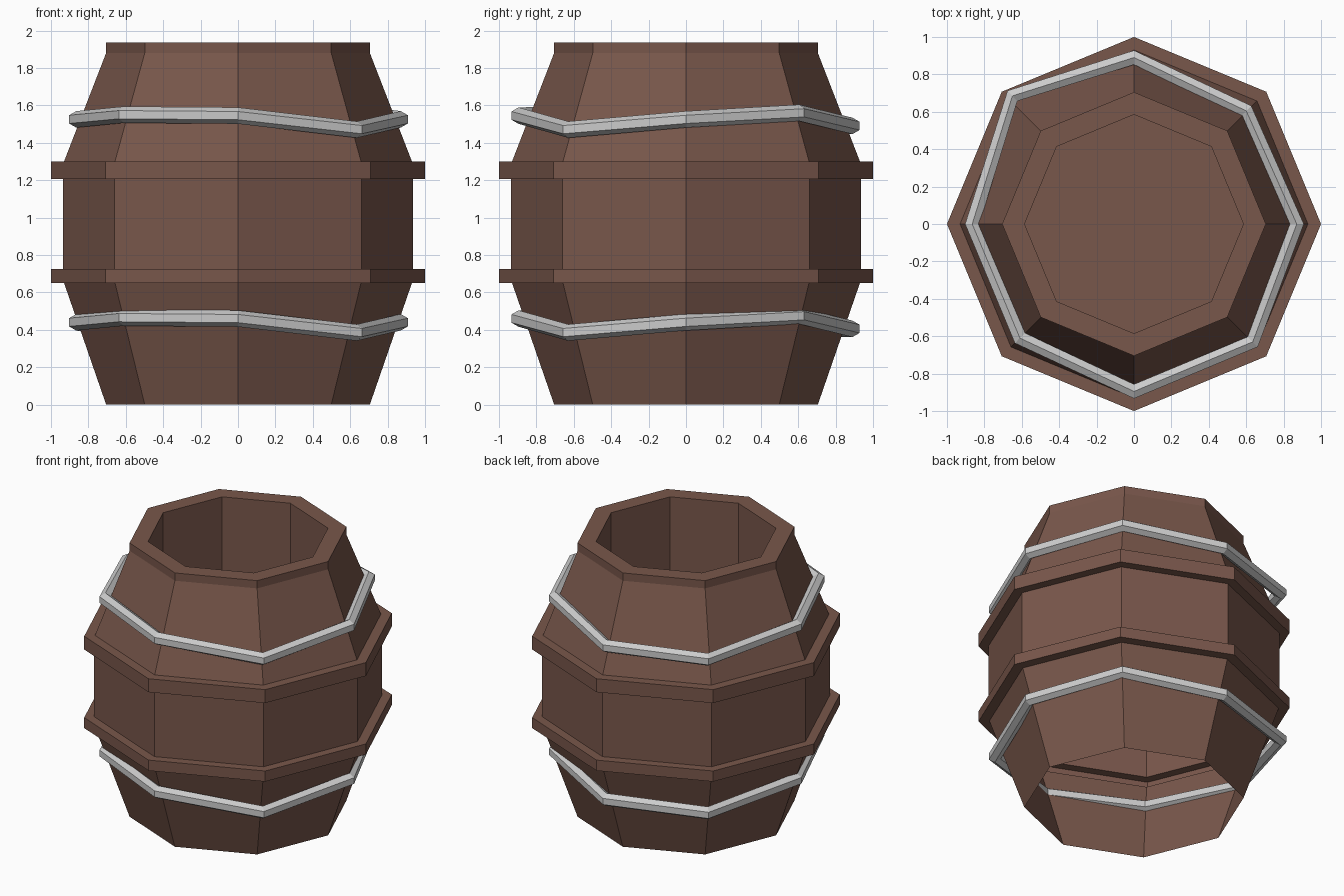
import bpy, bmesh
from math import cos, sin, pi
from mathutils import Vector

if "Cube" in bpy.data.objects:
    bpy.data.objects.remove(bpy.data.objects["Cube"])


def make_object(name, rings, closed, cap_last=False, mat=None):
    """Skin a list of equal-length point loops into a mesh object."""
    bm = bmesh.new()
    loops = [[bm.verts.new(p) for p in ring] for ring in rings]
    n = len(loops[0])
    pairs = list(zip(loops, loops[1:]))
    if closed:
        pairs.append((loops[-1], loops[0]))
    for a, b in pairs:
        for i in range(n):
            j = (i + 1) % n
            bm.faces.new((a[i], a[j], b[j], b[i]))
    if cap_last:
        bm.faces.new(loops[-1])
    if closed:
        bmesh.ops.recalc_face_normals(bm, faces=bm.faces)
    me = bpy.data.meshes.new(name)
    bm.to_mesh(me)
    bm.free()
    ob = bpy.data.objects.new(name, me)
    bpy.context.collection.objects.link(ob)
    if mat:
        me.materials.append(mat)
    return ob


wood = bpy.data.materials.new("wood")
wood.diffuse_color = (0.19, 0.095, 0.07, 1)
wood.use_nodes = True
wood.node_tree.nodes["Principled BSDF"].inputs["Base Color"].default_value = wood.diffuse_color

# Barrel shell: open underneath, raised bands, rim and recessed floor
profile = [(0.705, 0), (0.93, 0.65), (1.0, 0.65), (1.0, 0.725), (0.935, 0.725),
           (0.935, 1.205), (1.0, 1.205), (1.0, 1.3), (0.93, 1.3),
           (0.705, 1.88), (0.705, 1.935), (0.585, 1.935), (0.585, 1.1)]
shell = [[(r * cos(i * pi / 4), r * sin(i * pi / 4), z) for i in range(8)]
         for r, z in profile]
make_object("barrel_body", shell, False, True, wood)

# Metal hoops: uneven eight-cornered loops with a hexagonal section
hoop_path = [(0.87, 0, 1.525), (0.6, 0.605, 1.56), (0, 0.89, 1.49),
             (-0.65, 0.685, 1.49), (-0.865, 0, 1.525), (-0.61, -0.61, 1.55),
             (0, -0.895, 1.545), (0.635, -0.63, 1.47)]


def hoop(name, dz):
    sections = []
    for x, y, z in hoop_path:
        out = Vector((x, y, 0)).normalized()
        c = Vector((x, y, z + dz))
        sections.append([c + out * (0.044 * sin(k * pi / 3))
                         + Vector((0, 0, 0.044 * cos(k * pi / 3)))
                         for k in range(6)])
    make_object(name, sections, True)


hoop("upper_hoop", 0)
hoop("lower_hoop", -1.085)
